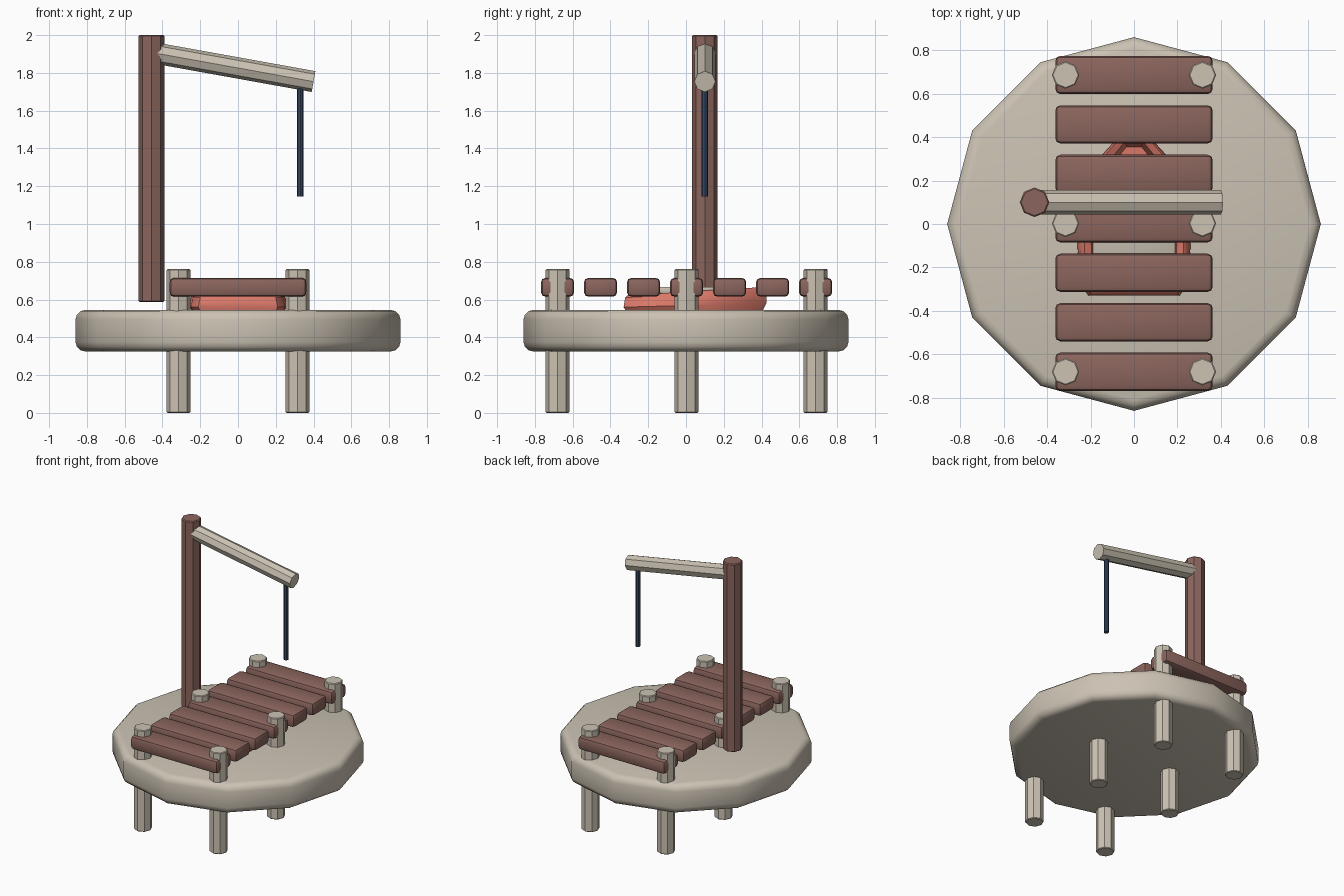
import bpy, bmesh, math
from mathutils import Vector

if "Cube" in bpy.data.objects:
    bpy.data.objects.remove(bpy.data.objects["Cube"])


def material(name, rgb):
    m = bpy.data.materials.new(name)
    m.diffuse_color = (*rgb, 1)
    m.use_nodes = True
    m.node_tree.nodes["Principled BSDF"].inputs["Base Color"].default_value = m.diffuse_color
    return m


STONE = material("pale_stone", (0.60, 0.54, 0.45))
WOOD = material("brown_wood", (0.26, 0.13, 0.11))
RED = material("coral_red", (0.70, 0.19, 0.14))
BLUE = material("navy_rope", (0.035, 0.065, 0.13))


def finish(name, bm, mat, bevel=0, segments=2, angle=35):
    bmesh.ops.recalc_face_normals(bm, faces=bm.faces)
    mesh = bpy.data.meshes.new(name)
    bm.to_mesh(mesh)
    bm.free()
    mesh.materials.append(mat)
    ob = bpy.data.objects.new(name, mesh)
    bpy.context.collection.objects.link(ob)
    bpy.ops.object.select_all(action='DESELECT')
    ob.select_set(True)
    bpy.context.view_layer.objects.active = ob
    if bevel:
        mod = ob.modifiers.new("round_edges", 'BEVEL')
        mod.width = bevel
        mod.segments = segments
        mod.limit_method = 'ANGLE'
        mod.angle_limit = math.radians(50)
        bpy.ops.object.modifier_apply(modifier=mod.name)
    bpy.ops.object.shade_smooth_by_angle(angle=math.radians(angle))
    return ob


def rod(name, a, b, radius, sides, mat, bevel=0, segments=2):
    """Prism from point a to point b, with corners on the axes."""
    a, b = Vector(a), Vector(b)
    axis = (b - a).normalized()
    side = Vector((0, 1, 0))
    other = side.cross(axis)
    bm = bmesh.new()
    rings = []
    for p in (a, b):
        rings.append([bm.verts.new(p + radius * (side * math.cos(t) + other * math.sin(t)))
                      for t in (2 * math.pi * i / sides for i in range(sides))])
    for i in range(sides):
        j = (i + 1) % sides
        bm.faces.new((rings[0][i], rings[0][j], rings[1][j], rings[1][i]))
    for r in rings:
        bm.faces.new(r)
    return finish(name, bm, mat, bevel, segments)


def box(name, centre, size, mat, bevel):
    bm = bmesh.new()
    bmesh.ops.create_cube(bm, size=1)
    for v in bm.verts:
        v.co = Vector(c + s * p for c, s, p in zip(centre, size, v.co))
    return finish(name, bm, mat, bevel)


# Round platform
rod("platform", (0, 0, 0.325), (0, 0, 0.545), 0.86, 12, STONE, 0.05, 3)

# Piles passing through platform and walkway
for x in (-0.315, 0.315):
    for y in (-0.68, 0.003, 0.686):
        rod("pile", (x, y, 0), (x, y, 0.762), 0.063, 8, STONE, 0.005, 1)

# Walkway planks
for i in range(7):
    box("plank", (0, -0.68 + i * 0.2277, 0.665), (0.725, 0.176, 0.10), WOOD, 0.024)

# Crane: post, sloping arm and hanging rope
rod("crane_post", (-0.458, 0.1, 0.587), (-0.458, 0.1, 2.0), 0.068, 8, WOOD, 0.006, 1)
rod("crane_arm", (-0.45, 0.1, 1.907), (0.4, 0.1, 1.754), 0.056, 8, STONE)
rod("crane_rope", (0.33, 0.1, 1.145), (0.33, 0.1, 1.75), 0.017, 8, BLUE)

# Small open boat under the walkway: (y, half width) stations, stern to bow
STATIONS = [(-0.33, 0.21), (-0.27, 0.25), (-0.1, 0.26), (0.12, 0.24), (0.3, 0.16), (0.42, 0.05)]
outline = STATIONS + [(y, -w) for y, w in reversed(STATIONS)]
# rings: scale in x and y, height, rise towards the bow, forward shift
LEVELS = [(0.75, 0.85, 0.46, 0, 0), (1.0, 1.0, 0.56, 0.02, 0.005),
          (0.95, 0.98, 0.61, 0.04, 0.015), (0.88, 0.95, 0.622, 0.045, 0.02),
          (0.76, 0.85, 0.612, 0.04, 0.02), (0.7, 0.8, 0.56, 0, 0.01)]
bm = bmesh.new()
rings = []
for sx, sy, z, rise, shift in LEVELS:
    rings.append([bm.verts.new((w * sx, 0.045 + (y - 0.045) * sy + shift * (y > 0.2),
                                z + rise * max(0, (y + 0.33) / 0.75)))
                  for y, w in outline])
n = len(outline)
for lo, hi in zip(rings, rings[1:]):
    for i in range(n):
        j = (i + 1) % n
        bm.faces.new((lo[i], lo[j], hi[j], hi[i]))
bm.faces.new(rings[0])
bm.faces.new(rings[-1])
finish("boat_hull", bm, RED, angle=40)

# Boat seat
box("boat_seat", (0, 0.0, 0.65), (0.38, 0.33, 0.035), STONE, 0.008)
